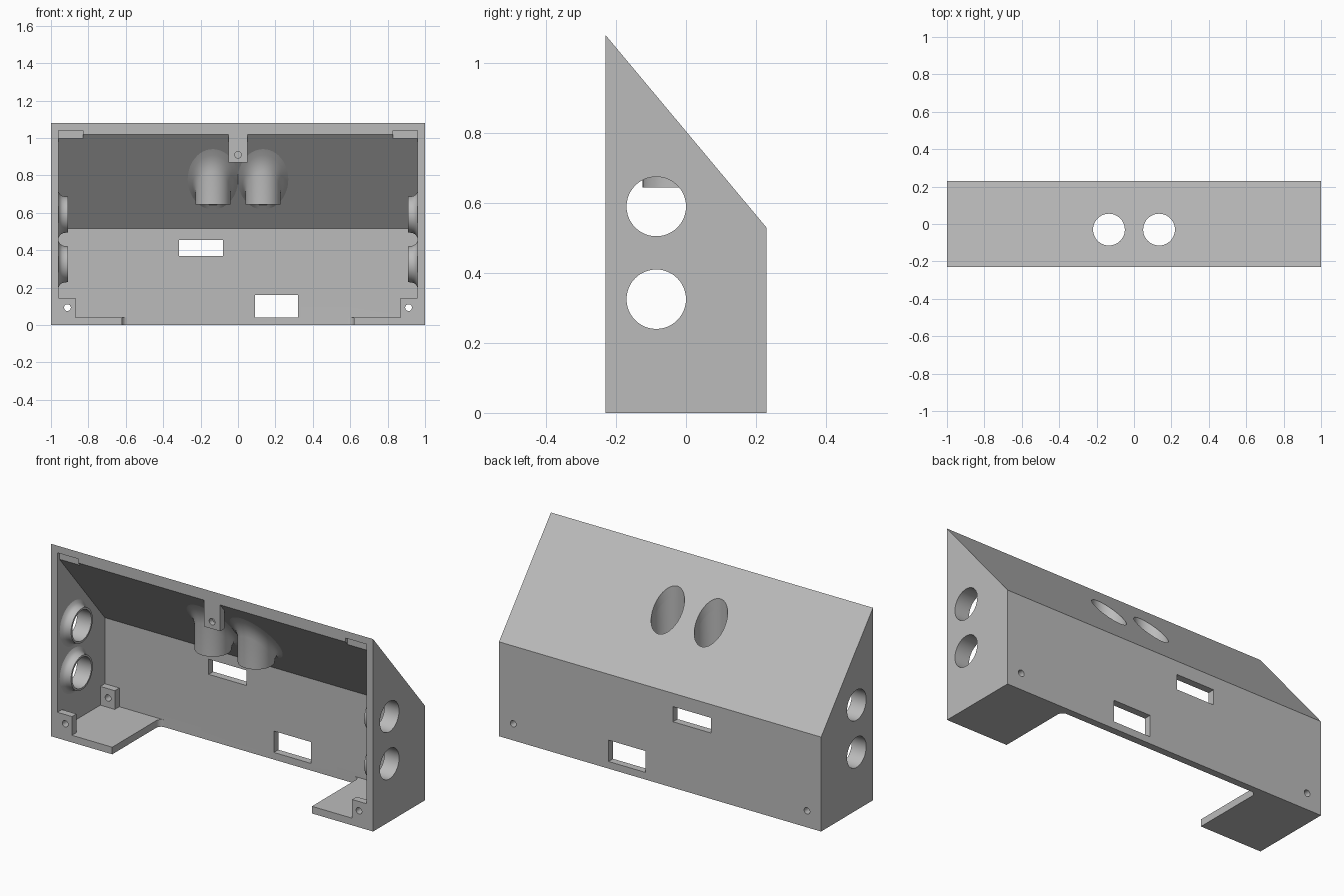
import bpy, bmesh, math
from mathutils import Vector

cube = bpy.data.objects.get("Cube")
if cube:
    bpy.data.objects.remove(cube, do_unlink=True)

grey = bpy.data.materials.new("plain grey")
grey.use_nodes = True
grey.diffuse_color = (0.5, 0.5, 0.5, 1)
grey.node_tree.nodes["Principled BSDF"].inputs["Base Color"].default_value = (0.5, 0.5, 0.5, 1)

FRONT, BACK, WALL, STEPS = -0.23, 0.23, 0.04, 48
SLOPE = (1.08 - 0.53) / (BACK - FRONT)
HOLE = 0.085


def ceiling(y):
    """Height of the underside of the sloping roof."""
    return 1.018 - (y - FRONT) * SLOPE


def finish(name, bm):
    bmesh.ops.recalc_face_normals(bm, faces=bm.faces)
    mesh = bpy.data.meshes.new(name)
    bm.to_mesh(mesh)
    bm.free()
    mesh.materials.append(grey)
    obj = bpy.data.objects.new(name, mesh)
    bpy.context.collection.objects.link(obj)
    return obj


def prism(name, points, depth):
    """Solid from a flat outline swept along a vector."""
    bm = bmesh.new()
    face = bm.faces.new([bm.verts.new(p) for p in points])
    swept = bmesh.ops.extrude_face_region(bm, geom=[face])["geom"]
    verts = [v for v in swept if isinstance(v, bmesh.types.BMVert)]
    bmesh.ops.translate(bm, verts=verts, vec=Vector(depth))
    return finish(name, bm)


def side_prism(name, profile, x0, x1):
    return prism(name, [(x0, y, z) for y, z in profile], (x1 - x0, 0, 0))


def box(name, x0, x1, y0, y1, z0, z1):
    return side_prism(name, [(y0, z0), (y1, z0), (y1, z1), (y0, z1)], x0, x1)


def rod(centre, radius, axis, length):
    """Round cutter centred on a point."""
    axis = Vector(axis)
    u = axis.orthogonal().normalized()
    v = axis.cross(u)
    start = Vector(centre) - axis * length / 2
    angles = [math.tau * i / STEPS for i in range(STEPS)]
    ring = [start + radius * (u * math.cos(a) + v * math.sin(a)) for a in angles]
    return prism("cutter", ring, axis * length)


def cut(obj, cutter):
    cutter.hide_render = True
    mod = obj.modifiers.new("cut", 'BOOLEAN')
    mod.operation = 'DIFFERENCE'
    mod.solver = 'EXACT'
    mod.object = cutter
    bpy.context.view_layer.objects.active = obj
    bpy.ops.object.modifier_apply(modifier=mod.name)
    bpy.data.objects.remove(cutter, do_unlink=True)


def collar(name, rings, place):
    """Flared tube wall: rings of (radius, depth) positioned by a function."""
    bm = bmesh.new()
    loops = [[bm.verts.new(place(r, d, math.tau * i / STEPS)) for i in range(STEPS)]
             for r, d in rings]
    for a, b in zip(loops, loops[1:]):
        for i in range(STEPS):
            j = (i + 1) % STEPS
            bm.faces.new((a[i], a[j], b[j], b[i]))
    bmesh.ops.remove_doubles(bm, verts=bm.verts, dist=0.0001)
    return finish(name, bm)


# Housing shell, open at the front
shell = side_prism("housing_shell", [(FRONT, 0), (BACK, 0), (BACK, 0.53), (FRONT, 1.08)], -1, 1)
inner_back = BACK - WALL
cut(shell, side_prism("cutter", [(-0.3, WALL), (inner_back, WALL),
                                 (inner_back, ceiling(inner_back)), (-0.3, ceiling(-0.3))],
                      -0.96, 0.96))

# Floor opening with rounded back corners
r = 0.03
arc = [(0.62 - r + r * math.cos(t), inner_back - r + r * math.sin(t))
       for t in [math.pi / 2 * i / 6 for i in range(7)]]
outline = [(0.62, -0.3)] + arc + [(-x, y) for x, y in reversed(arc)] + [(-0.62, -0.3)]
cut(shell, prism("cutter", [(x, y, -0.1) for x, y in outline], (0, 0, 0.2)))

# Rectangular ports in the back wall
cut(shell, box("cutter", -0.315, -0.08, 0.1, 0.3, 0.37, 0.455))
cut(shell, box("cutter", 0.09, 0.32, 0.1, 0.3, 0.04, 0.16))

TUBE_X, TUBE_Y, TUBE_END = 0.134, -0.03, 0.645
PORT_Y = -0.085
for label, s in (("left", 1), ("right", -1)):
    # Lid recess under the front rim
    xs = sorted((s * 0.83, s * 0.96))
    cut(shell, box("cutter", *xs, -0.3, -0.213, 0.97, 1.04))

    # Round side ports with flared collars
    for level, z in (("upper", 0.59), ("lower", 0.325)):
        cut(shell, rod((s, PORT_Y, z), HOLE, (1, 0, 0), 0.16))
        collar(f"{label}_{level}_port_collar",
               [(HOLE, 0), (HOLE, 0.05), (0.096, 0.05), (0.097, 0.034),
                (0.101, 0.02), (0.109, 0.008), (0.125, 0)],
               lambda rad, d, a: (s * (0.96 - d), PORT_Y + rad * math.cos(a),
                                  z + rad * math.sin(a)))

    # Upright tube through the roof, flared into its underside
    cut(shell, rod((s * TUBE_X, TUBE_Y, 0.8), HOLE, (0, 0, 1), 0.8))

    def tube_point(rad, depth, a):
        y = TUBE_Y + rad * math.sin(a)
        top = ceiling(y)
        return (s * TUBE_X + rad * math.cos(a), y, min(top, max(TUBE_END, top - depth)))

    collar(f"{label}_roof_tube",
           [(HOLE, 0), (HOLE, 1), (0.094, 1), (0.094, 0.07), (0.097, 0.045),
            (0.104, 0.025), (0.116, 0.01), (0.135, 0)], tube_point)

    # Screw blocks at the front and back of the floor
    screw = (s * 0.912, 0, 0.093)
    xs = sorted((s * 0.87, s * 0.96))
    for spot, y0 in (("front", FRONT), ("back", inner_back - 0.04)):
        block = box(f"{label}_{spot}_screw_block", *xs, y0, y0 + 0.04, WALL, 0.145)
        cut(block, rod(screw, 0.018, (0, 1, 0), 1))
    cut(shell, rod(screw, 0.018, (0, 1, 0), 1))

# Hanging screw tab at the top centre
tab_back = FRONT + 0.04
tab = side_prism("top_screw_tab", [(FRONT, 0.87), (tab_back, 0.87),
                                   (tab_back, ceiling(tab_back)), (FRONT, ceiling(FRONT))],
                 -0.05, 0.05)
cut(tab, rod((0, FRONT, 0.91), 0.018, (0, 1, 0), 0.06))

# Smooth round walls, keep hard edges
bpy.ops.object.select_all(action='DESELECT')
for obj in bpy.context.collection.objects:
    if obj.type == 'MESH' and grey.name in obj.data.materials:
        obj.select_set(True)
bpy.context.view_layer.objects.active = shell
bpy.ops.object.shade_smooth_by_angle(angle=math.radians(30))
